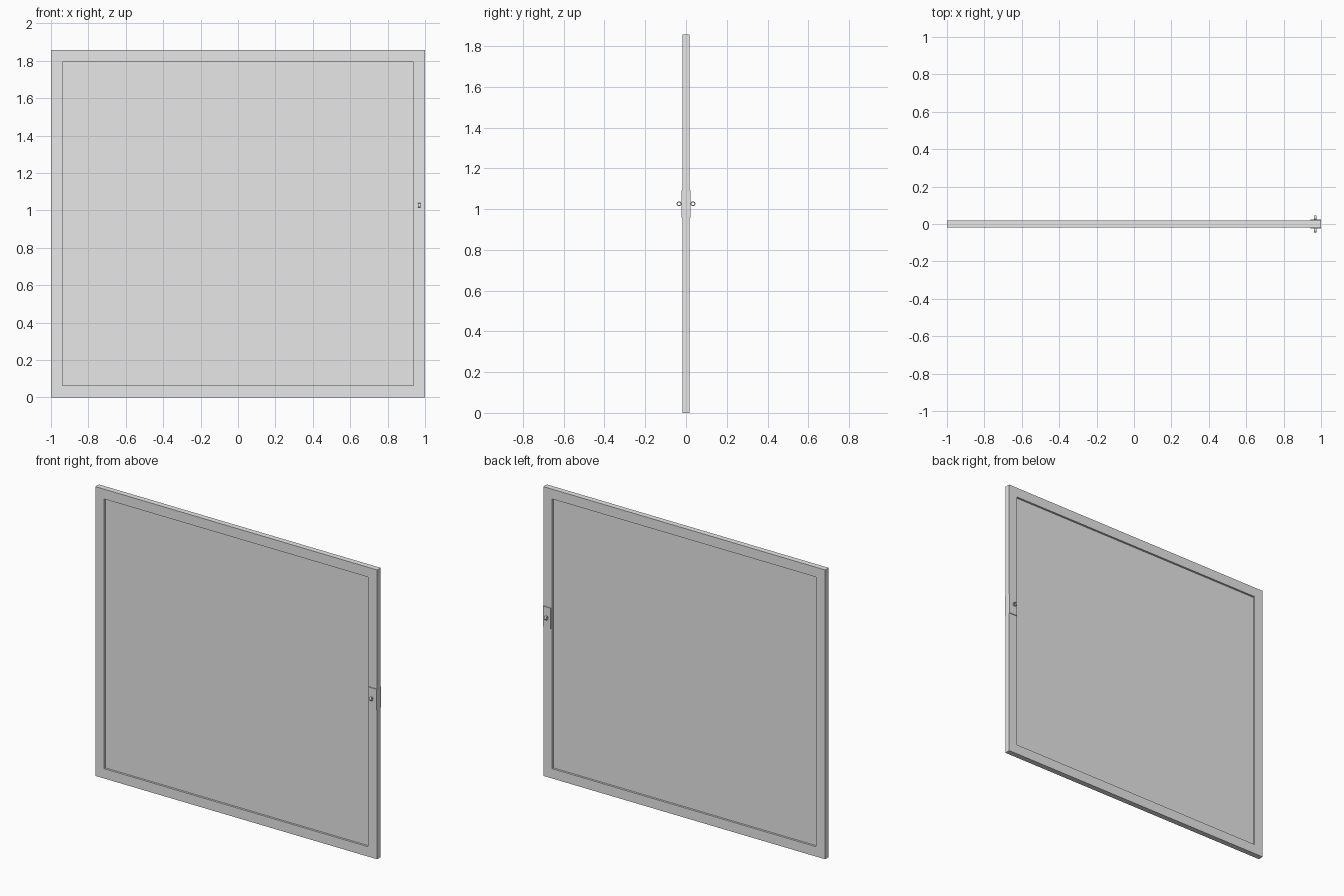
import bpy
import bmesh
import math
from mathutils import Matrix, Vector

cube = bpy.data.objects.get("Cube")
if cube:
    bpy.data.objects.remove(cube, do_unlink=True)

grey = bpy.data.materials.new("light grey")
grey.use_nodes = True
grey.diffuse_color = (0.8, 0.8, 0.8, 1)
grey.node_tree.nodes["Principled BSDF"].inputs["Base Color"].default_value = (0.8, 0.8, 0.8, 1)

HEIGHT = 1.856
HALF_DEPTH = 0.018
BORDER = 0.063
PLATE_FACE = 0.023


def add_object(name, bm):
    bmesh.ops.recalc_face_normals(bm, faces=bm.faces)
    mesh = bpy.data.meshes.new(name)
    bm.to_mesh(mesh)
    bm.free()
    mesh.materials.append(grey)
    obj = bpy.data.objects.new(name, mesh)
    bpy.context.collection.objects.link(obj)
    return obj


def add_box(name, low, high):
    low, high = Vector(low), Vector(high)
    bm = bmesh.new()
    bmesh.ops.create_cube(bm, size=1, matrix=Matrix.Translation((low + high) / 2)
                          @ Matrix.Diagonal((*(high - low), 1)))
    return add_object(name, bm)


def sweep_loops(name, loops):
    """Join matching closed loops, the last one back to the first."""
    bm = bmesh.new()
    rows = [[bm.verts.new(p) for p in loop] for loop in loops]
    n = len(rows[0])
    for a, b in zip(rows, rows[1:] + rows[:1]):
        for i in range(n):
            j = (i + 1) % n
            bm.faces.new((a[i], a[j], b[j], b[i]))
    return add_object(name, bm)


# Frame: a mitred rectangular border
def rectangle(inset, y):
    x, low, high = 1 - inset, inset, HEIGHT - inset
    return [(-x, y, low), (x, y, low), (x, y, high), (-x, y, high)]


sweep_loops("frame", [rectangle(0, -HALF_DEPTH), rectangle(0, HALF_DEPTH),
                      rectangle(BORDER, HALF_DEPTH), rectangle(BORDER, -HALF_DEPTH)])

# Thin recessed panel, set slightly into the border
add_box("panel", (-0.94, -0.005, 0.06), (0.94, 0.005, HEIGHT - 0.06))


# Latch ring standing edge-on to the panel
def circle(x, y, radius, sides=24):
    angles = [2 * math.pi * i / sides for i in range(sides)]
    return [(x, y + radius * math.cos(a), 1.026 + radius * math.sin(a)) for a in angles]


# Latch plate and ring on both faces
for side, word in ((-1, "front"), (1, "back")):
    ys = sorted((side * HALF_DEPTH, side * PLATE_FACE))
    add_box(word + "_latch_plate", (0.944, ys[0], 0.96), (1, ys[1], 1.092))
    y = side * 0.034
    ring = sweep_loops(word + "_latch_ring", [circle(0.963, y, 0.012), circle(0.975, y, 0.012),
                                              circle(0.975, y, 0.007), circle(0.963, y, 0.007)])
    bpy.ops.object.select_all(action="DESELECT")
    ring.select_set(True)
    bpy.context.view_layer.objects.active = ring
    bpy.ops.object.shade_smooth_by_angle(angle=math.radians(35))
